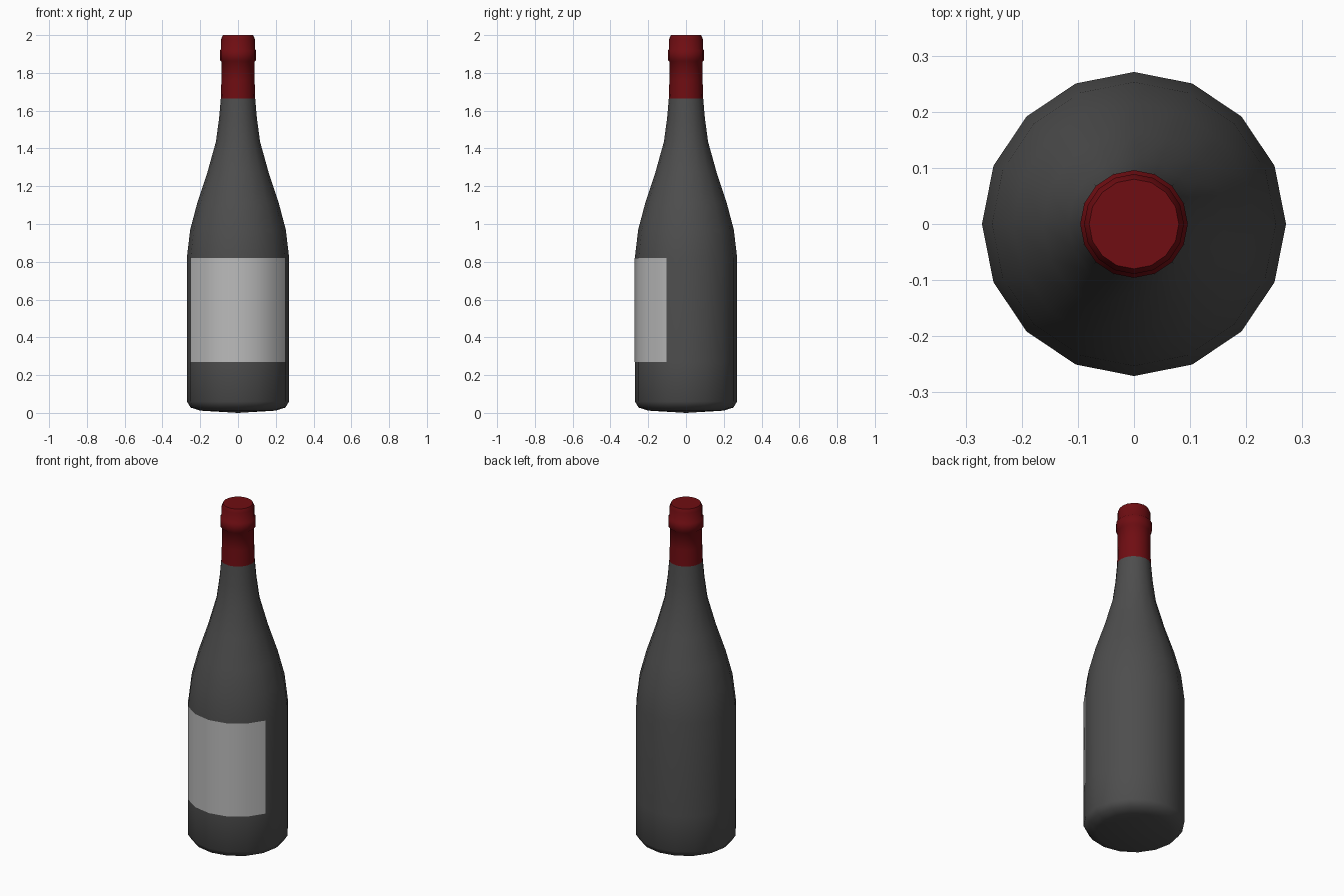
import bpy, bmesh, math

if "Cube" in bpy.data.objects:
    bpy.data.objects.remove(bpy.data.objects["Cube"])

SIDES = 16


def material(name, rgb):
    m = bpy.data.materials.new(name)
    m.diffuse_color = (*rgb, 1)
    m.use_nodes = True
    m.node_tree.nodes["Principled BSDF"].inputs["Base Color"].default_value = m.diffuse_color
    return m


def lathe(name, profile, mat, first=0, last=SIDES, angle=40):
    """Turn an (r, z) profile about z, over the given range of the 16 sides."""
    full = last - first == SIDES
    bm = bmesh.new()
    rings = []
    for r, z in profile:
        if r == 0:
            rings.append([bm.verts.new((0, 0, z))] * (last - first + 1))
            continue
        ring = []
        for i in range(first, last + (0 if full else 1)):
            a = 2 * math.pi * i / SIDES
            ring.append(bm.verts.new((r * math.cos(a), r * math.sin(a), z)))
        rings.append(ring + ring[:1] if full else ring)
    for lo, hi in zip(rings, rings[1:]):
        for i in range(last - first):
            quad = dict.fromkeys((lo[i], lo[i + 1], hi[i + 1], hi[i]))
            bm.faces.new(list(quad))
    me = bpy.data.meshes.new(name)
    bm.to_mesh(me)
    bm.free()
    me.materials.append(mat)
    ob = bpy.data.objects.new(name, me)
    bpy.context.collection.objects.link(ob)
    bpy.ops.object.select_all(action='DESELECT')
    ob.select_set(True)
    bpy.context.view_layer.objects.active = ob
    bpy.ops.object.shade_smooth_by_angle(angle=math.radians(angle))
    return ob


glass = material("dark_glass", (0.075, 0.075, 0.075))
paper = material("label_paper", (0.5, 0.5, 0.5))
foil = material("red_foil", (0.16, 0.004, 0.006))

# Glass body: rounded foot, straight wall, long sloping shoulder and neck
lathe("bottle_body", [(0, 0), (0.2, 0.012), (0.25, 0.028), (0.271, 0.06),
                      (0.271, 0.27), (0.271, 0.82), (0.253, 0.97),
                      (0.216, 1.11), (0.163, 1.27), (0.117, 1.435),
                      (0.1, 1.56), (0.091, 1.665)], glass, angle=60)

# Paper label wrapped around six sides of the front
lathe("front_label", [(0.2725, 0.27), (0.2725, 0.82)], paper, 9, 15)

# Foil capsule with the lip ring and flat top
lathe("foil_capsule", [(0.091, 1.665), (0.088, 1.76), (0.088, 1.86),
                       (0.096, 1.868), (0.096, 1.918), (0.089, 1.925),
                       (0.089, 1.98), (0.08, 2.0), (0, 2.0)], foil, angle=60)
